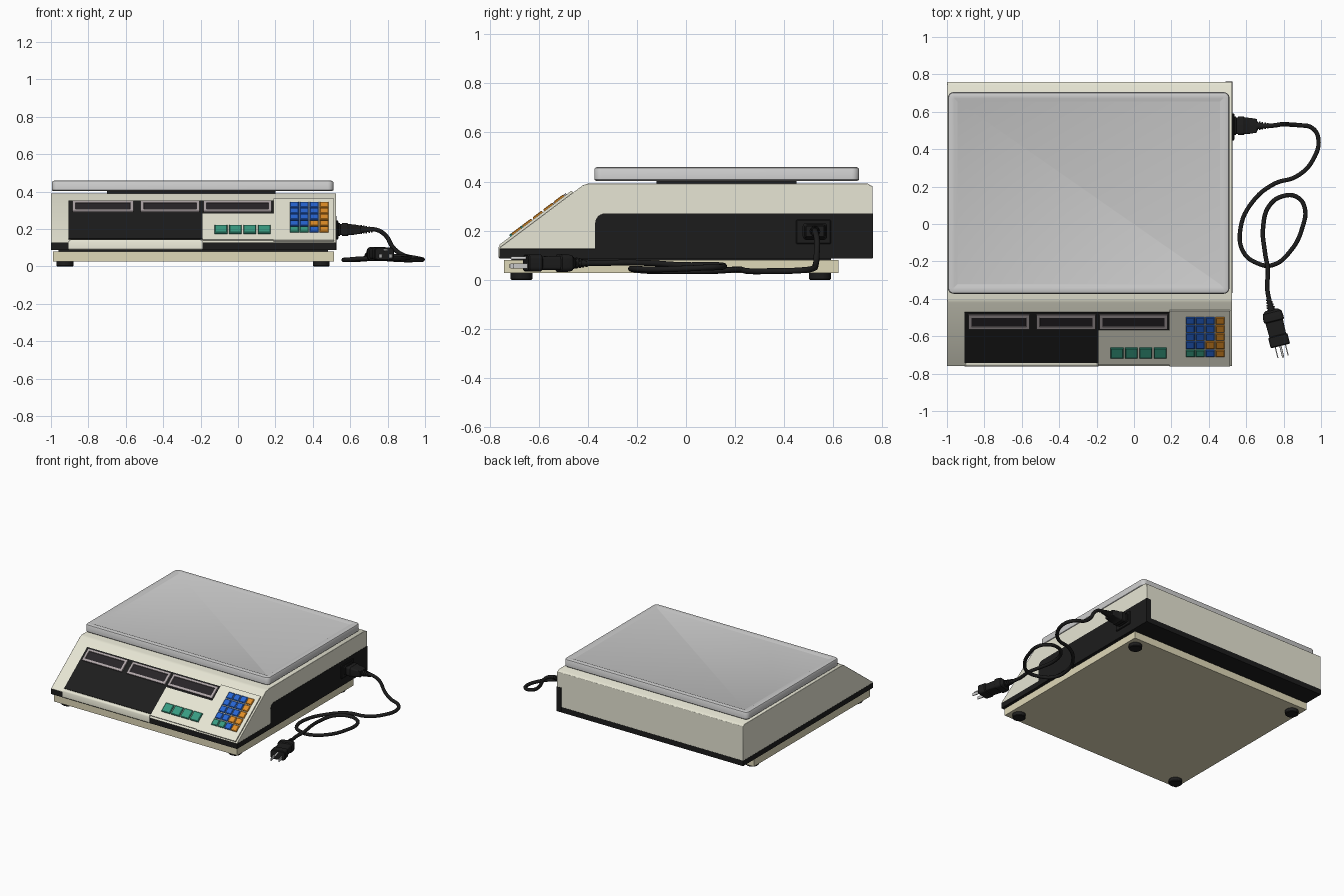
import bpy, bmesh
from math import pi, cos, sin, radians
from mathutils import Matrix, Vector

if "Cube" in bpy.data.objects:
    bpy.data.objects.remove(bpy.data.objects["Cube"])

def mat(name, *c):
    m = bpy.data.materials.new(name)
    m.diffuse_color = (*c, 1)
    m.use_nodes = True
    m.node_tree.nodes["Principled BSDF"].inputs["Base Color"].default_value = m.diffuse_color
    return m

CREAM = mat("cream", .80, .79, .66)
TAN = mat("tan", .74, .69, .48)
BLACK = mat("black", .012, .012, .012)
GLASS = mat("dark_glass", .02, .017, .02)
BEZEL = mat("bezel", .42, .37, .38)
BLUE = mat("blue", .02, .13, .65)
GREEN = mat("green", .04, .33, .22)
ORANGE = mat("orange", .75, .27, .02)
METAL = mat("metal", .6, .6, .6)
I = Matrix.Identity(4)

def smooth(ob, angle=35):
    bpy.ops.object.select_all(action='DESELECT')
    ob.select_set(True)
    bpy.context.view_layer.objects.active = ob
    bpy.ops.object.shade_smooth_by_angle(angle=radians(angle))

def finish(name, bm, m):
    bmesh.ops.recalc_face_normals(bm, faces=bm.faces)
    me = bpy.data.meshes.new(name)
    bm.to_mesh(me)
    bm.free()
    ob = bpy.data.objects.new(name, me)
    bpy.context.collection.objects.link(ob)
    if m:
        me.materials.append(m)
    smooth(ob)
    return ob

def outline(x0, x1, y0, y1, r, seg=6):
    """Rectangle loop, with rounded corners when r > 0."""
    if r <= 0:
        return [(x0, y0), (x1, y0), (x1, y1), (x0, y1)]
    pts = []
    for k, (cx, cy) in enumerate([(x1-r, y1-r), (x0+r, y1-r), (x0+r, y0+r), (x1-r, y0+r)]):
        for i in range(seg + 1):
            a = pi/2 * (k + i/seg)
            pts.append((cx + r*cos(a), cy + r*sin(a)))
    return pts

def slab(name, x0, x1, y0, y1, rings, m=None, r=0.0, M=I):
    """Loft of a (rounded) rectangle through rings of (inset, height)."""
    bm = bmesh.new()
    loops = []
    for inset, z in rings:
        rr = max(r - inset, .003) if r else 0
        pts = outline(x0+inset, x1-inset, y0+inset, y1-inset, rr)
        loops.append([bm.verts.new(M @ Vector((x, y, z))) for x, y in pts])
    n = len(loops[0])
    for a, b in zip(loops, loops[1:]):
        for i in range(n):
            bm.faces.new((a[i], a[(i+1) % n], b[(i+1) % n], b[i]))
    bm.faces.new(loops[0][::-1])
    bm.faces.new(loops[-1])
    return finish(name, bm, m)

def side_prism(name, profile, x0, x1, m, bevel=0):
    """Extrude a (y, z) profile along x."""
    bm = bmesh.new()
    a, b = [[bm.verts.new((x, y, z)) for y, z in profile] for x in (x0, x1)]
    n = len(a)
    for i in range(n):
        bm.faces.new((a[i], a[(i+1) % n], b[(i+1) % n], b[i]))
    bm.faces.new(a)
    bm.faces.new(b)
    ob = finish(name, bm, m)
    if bevel:
        mod = ob.modifiers.new("bevel", 'BEVEL')
        mod.width, mod.segments = bevel, 2
    return ob

# Feet, base plate and neck
for i, x in enumerate((-.925, .445)):
    for j, y in enumerate((-.67, .545)):
        slab(f"foot_{i}{j}", x-.045, x+.045, y-.045, y+.045, [(.004, 0), (0, .004), (0, .03)], BLACK, .045)
slab("base_plate", -.99, .512, -.74, .62, [(0, .027), (0, .08)], TAN)
slab("base_neck", -.96, .48, -.71, .59, [(0, .078), (0, .09)], BLACK)

# Housing: dark band, sloped upper shell, dark panel on the right side
slab("lower_band", -1, .525, -.76, .76, [(0, .087), (0, .126)], BLACK)
side_prism("housing", [(-.76, .125), (-.76, .13), (-.42, .385), (-.40, .391), (.74, .391), (.76, .38), (.76, .125)],
           -1, .525, CREAM, .006)
arc = [(-.33 - .04*cos(t*pi/12), .23 + .04*sin(t*pi/12)) for t in range(7)]
side_prism("side_panel", [(-.37, .088)] + arc + [(.761, .27), (.761, .088)], .49, .527, BLACK)

# Weighing pan on its support
slab("pan_support", -.7, .2, -.12, .45, [(0, .385), (0, .41)], BLACK)
slab("weighing_pan", -.995, .51, -.373, .705,
     [(.006, .403), (0, .408), (0, .45), (.004, .456), (.012, .459), (.034, .459), (.05, .452)], None, .03)

# Sloped control panel: local x across, local y up the slope, local z outwards
SLOPE = Matrix(((1, 0, 0, 0), (0, .8, -.6, -.76), (0, .6, .8, .13), (0, 0, 0, 1)))

def on_slope(name, x0, x1, y0, y1, rings, m, r=0.0):
    return slab(name, x0, x1, (y0+.76)/.8, (y1+.76)/.8, rings, m, r, SLOPE)

def plate(h):
    return [(0, -.01), (0, h)]

on_slope("display_plate", -.905, -.19, -.74, -.47, plate(.005), BLACK)
on_slope("display_plate_top", -.19, .19, -.565, -.47, plate(.005), BLACK)
on_slope("memory_key_plate", -.19, .19, -.75, -.565, plate(.007), CREAM)
on_slope("keypad_plate", .19, .512, -.755, -.46, plate(.01), CREAM)
slab("front_ledge", -.905, -.19, -.763, -.72, [(.003, .088), (0, .092), (0, .132), (.005, .14), (.012, .144)], CREAM)

# Three display windows
for i, (x0, x1) in enumerate([(-.885, -.56), (-.52, -.205), (-.185, .18)]):
    on_slope(f"display_bezel_{i}", x0, x1, -.555, -.48, [(0, 0), (0, .016), (.016, .016), (.018, .009)], BEZEL)
    on_slope(f"display_window_{i}", x0+.017, x1-.017, -.541, -.494, [(0, .005), (0, .011)], GLASS)

# Keys
KEY = [(0, .004), (0, .015), (.004, .018)]
for i in range(4):
    x = -.125 + i*.077
    on_slope(f"memory_key_{i}", x, x+.068, -.71, -.655, KEY, GREEN)
colours = {'b': BLUE, 'g': GREEN, 'o': ORANGE}
for r, row in enumerate(("bbbo", "bbbo", "bbbo", "bboo", "ggbo")):
    for c, k in enumerate(row):
        x, y = .277 + c*.053, -.49 - r*.0435
        on_slope(f"key_{r}{c}", x, x+.048, y-.038, y, KEY, colours[k])

# Power socket and its connector, local z pointing along +x
PLUG = Matrix(((0, 0, 1, .525), (1, 0, 0, .525), (0, 1, 0, .197), (0, 0, 0, 1)))
slab("power_socket", -.078, .066, -.052, .048, [(0, 0), (0, .008), (.004, .011)], BLACK, .008, PLUG)
slab("connector_body", -.05, .05, -.035, .035,
     [(0, 0), (0, .02), (.006, .022), (.006, .03), (0, .032), (0, .06), (.005, .066),
      (.008, .10), (.014, .133)], BLACK, .016, PLUG)

def ribs(name, M, z0, step, count, r0):
    """Strain relief: tapering row of collars around local z."""
    rings = []
    for i in range(count):
        d, z = i*.0022, z0 + i*step
        w = abs(step)*.55 * (1 if step > 0 else -1)
        rings += [(d, z), (d, z+w), (d+.006, z+w), (d+.006, z+step)]
    slab(name, -r0, r0, -r0, r0, rings, BLACK, r0, M)

ribs("connector_strain_relief", PLUG, .13, .014, 5, .024)

# Mains plug lying beside the scale
d = Vector((.2425, -.9701, 0))
MAINS = Matrix(((-d.y, 0, d.x, .722), (d.x, 0, d.y, -.41), (0, 1, 0, .068), (0, 0, 0, 1)))
slab("mains_plug_body", -.055, .055, -.036, .036,
     [(.022, .05), (.004, .065), (0, .085), (0, .11), (.007, .115), (.009, .19), (.002, .195),
      (.002, .245), (.006, .25)], BLACK, .02, MAINS)
ribs("mains_strain_relief", MAINS, .055, -.014, 5, .024)
for s in (-1, 1):
    slab(f"mains_blade_{s}", s*.028-.003, s*.028+.003, -.022, -.002, [(0, .24), (0, .305), (.002, .31)], METAL, 0, MAINS)
slab("mains_ground_pin", -.006, .006, .014, .026, [(0, .24), (0, .308), (.003, .314)], METAL, .006, MAINS)

# Power cord
path = [(.66, .525, .197), (.74, .526, .196), (.79, .533, .165), (.83, .532, .10), (.88, .528, .062),
        (.95, .515, .045), (.985, .46, .038), (.955, .34, .035), (.87, .255, .035), (.75, .215, .042),
        (.635, .12, .036), (.57, -.02, .035), (.585, -.15, .036), (.66, -.21, .042), (.74, -.22, .045),
        (.84, -.14, .042), (.90, -.02, .045), (.912, .09, .05), (.87, .145, .052), (.80, .15, .058),
        (.725, .10, .06), (.69, -.02, .06), (.70, -.15, .068), (.716, -.25, .07), (.712, -.34, .068), (.73, -.44, .068)]
cu = bpy.data.curves.new("power_cord", 'CURVE')
cu.dimensions = '3D'
cu.bevel_depth, cu.bevel_resolution, cu.resolution_u = .012, 3, 6
cu.use_fill_caps = True
sp = cu.splines.new('BEZIER')
sp.bezier_points.add(len(path) - 1)
for p, co in zip(sp.bezier_points, path):
    p.co = co
    p.handle_left_type = p.handle_right_type = 'AUTO'
cord = bpy.data.objects.new("power_cord", cu)
bpy.context.collection.objects.link(cord)
cu.materials.append(BLACK)
bpy.ops.object.select_all(action='DESELECT')
cord.select_set(True)
bpy.context.view_layer.objects.active = cord
bpy.ops.object.convert(target='MESH')
smooth(bpy.context.view_layer.objects.active, 50)
